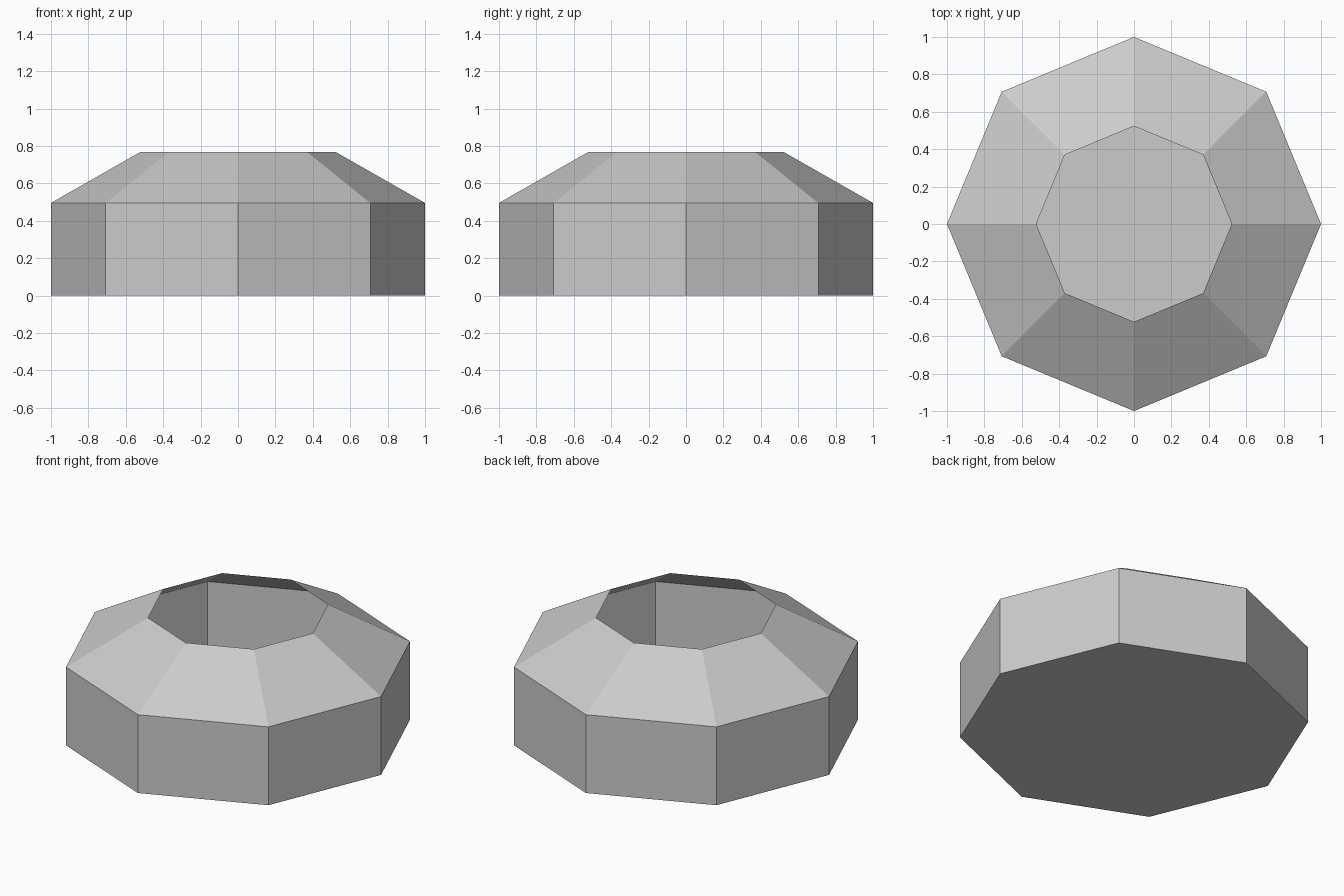
import bpy
import bmesh
from math import cos, sin, pi

cube = bpy.data.objects.get("Cube")
if cube:
    bpy.data.objects.remove(cube, do_unlink=True)

SIDES = 8
# Radius and height of each ring: base, shoulder, open rim
PROFILE = [(1.0, 0.0), (1.0, 0.495), (0.523, 0.767)]

# Single flat grey
grey = bpy.data.materials.new("light_grey")
grey.use_nodes = True
colour = (0.6, 0.6, 0.6, 1.0)
grey.diffuse_color = colour
grey.node_tree.nodes["Principled BSDF"].inputs["Base Color"].default_value = colour

# Thin open shell: floor, upright walls and sloping shoulder
bm = bmesh.new()
rings = [[bm.verts.new((r * cos(2 * pi * i / SIDES), r * sin(2 * pi * i / SIDES), z))
          for i in range(SIDES)] for r, z in PROFILE]
for low, high in zip(rings, rings[1:]):
    for i in range(SIDES):
        j = (i + 1) % SIDES
        bm.faces.new((low[i], low[j], high[j], high[i]))
bm.faces.new(rings[0][::-1])

mesh = bpy.data.meshes.new("octagonal_bowl")
bm.to_mesh(mesh)
bm.free()
mesh.materials.append(grey)
bowl = bpy.data.objects.new("octagonal_bowl", mesh)
bpy.context.collection.objects.link(bowl)
